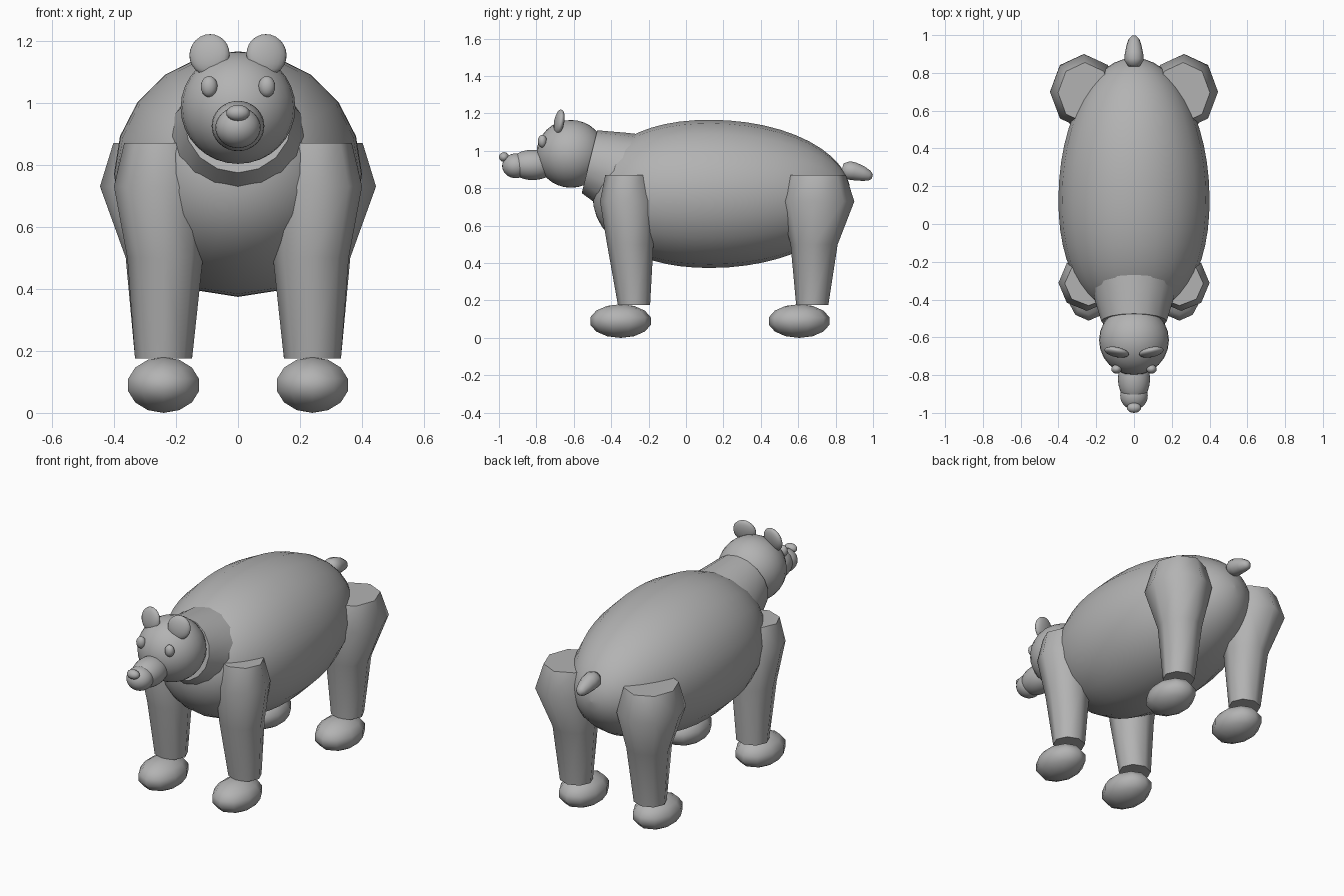
import bpy, bmesh, math
from mathutils import Vector, Matrix, Euler

if "Cube" in bpy.data.objects:
    bpy.data.objects.remove(bpy.data.objects["Cube"])

grey = bpy.data.materials.new("plain grey")
grey.diffuse_color = (0.45, 0.45, 0.45, 1)
grey.use_nodes = True
grey.node_tree.nodes["Principled BSDF"].inputs["Base Color"].default_value = grey.diffuse_color


def finish(name, bm, angle=50):
    bmesh.ops.recalc_face_normals(bm, faces=bm.faces[:])
    for f in bm.faces:
        f.smooth = True
    me = bpy.data.meshes.new(name)
    bm.to_mesh(me)
    bm.free()
    me.set_sharp_from_angle(angle=math.radians(angle))
    me.materials.append(grey)
    ob = bpy.data.objects.new(name, me)
    bpy.context.collection.objects.link(ob)
    return ob


def ball(name, center, radii, rot=(0, 0, 0), seg=24, rings=16, angle=60):
    bm = bmesh.new()
    bmesh.ops.create_uvsphere(bm, u_segments=seg, v_segments=rings, radius=1)
    m = Matrix.LocRotScale(Vector(center), Euler(rot), Vector(radii))
    bmesh.ops.transform(bm, matrix=m, verts=bm.verts[:])
    return finish(name, bm, angle)


def loft(name, stations, n, angle=50):
    """Each station is (center, u axis, v axis) of an elliptical ring."""
    bm = bmesh.new()
    rings = []
    for c, u, v in stations:
        c, u, v = Vector(c), Vector(u), Vector(v)
        rings.append([bm.verts.new(c + u * math.cos(k * math.tau / n) + v * math.sin(k * math.tau / n))
                      for k in range(n)])
    for a, b in zip(rings, rings[1:]):
        for k in range(n):
            j = (k + 1) % n
            bm.faces.new((a[k], a[j], b[j], b[k]))
    bm.faces.new(rings[0])
    bm.faces.new(rings[-1])
    return finish(name, bm, angle)


# Body: egg with a blunter front
body = []
for i in range(25):
    t = -0.998 + 1.996 * i / 24
    t = math.sin(t * math.pi / 2)
    length, p = (0.63, 2.2) if t < 0 else (0.75, 2.0)
    r = (1 - abs(t) ** p) ** (1 / p)
    body.append(((0, 0.13 + length * t, 0.77), (0.4 * r, 0, 0), (0, 0, 0.396 * r)))
loft("body", body, 20)

# Neck: tilted cone widening into the body
loft("neck", [((0, y, z), (r, 0, 0), (0, 0.24 * r, 0.97 * r))
              for y, z, r in ((-0.516, 0.942, 0.173), (-0.38, 0.89, 0.214), (-0.25, 0.84, 0.25))], 16)

# Head, muzzle and nose
ball("head", (0, -0.615, 0.984), (0.185, 0.185, 0.181))
ball("muzzle", (0, -0.82, 0.925), (0.085, 0.125, 0.081))
ball("muzzle_tip", (0, -0.91, 0.92), (0.073, 0.073, 0.066))
ball("nose", (0, -0.973, 0.967), (0.038, 0.027, 0.026), seg=16, rings=10)

# Tail: drooping tapered stub
loft("tail", [((0, y, z), (r, 0, 0), (0, 0.25 * r, 0.95 * r))
              for y, z, r in ((0.835, 0.905, 0.03), (0.865, 0.897, 0.05), (0.90, 0.89, 0.049),
                              (0.945, 0.878, 0.04), (0.98, 0.867, 0.028), (0.996, 0.862, 0.012))], 12, 70)

# Leg rings: x, y, z, x radius, y radius
front_leg = [(0.24, -0.278, 0.175, 0.092, 0.086), (0.235, -0.298, 0.50, 0.122, 0.124),
             (0.25, -0.312, 0.73, 0.15, 0.148), (0.24, -0.315, 0.87, 0.127, 0.117)]
rear_leg = [(0.24, 0.675, 0.175, 0.092, 0.086), (0.24, 0.685, 0.50, 0.122, 0.126),
            (0.265, 0.70, 0.73, 0.18, 0.2), (0.26, 0.695, 0.87, 0.142, 0.16)]

for s, side in ((-1, "left"), (1, "right")):
    # Ears and eyes
    ball(side + "_ear", (0.092 * s, -0.678, 1.155), (0.066, 0.025, 0.067), (-0.17, 0, 0.2 * s), 20, 12)
    ball(side + "_eye", (0.093 * s, -0.768, 1.052), (0.027, 0.024, 0.034), seg=16, rings=10)
    # Legs and low-poly paws
    for part, rings, py in (("front", front_leg, -0.35), ("rear", rear_leg, 0.605)):
        loft(f"{part}_{side}_leg", [((x * s, y, z), (rx * s, 0, 0), (0, ry, 0))
                                    for x, y, z, rx, ry in rings], 8, 55)
        ball(f"{part}_{side}_paw", (0.24 * s, py, 0.09), (0.123, 0.166, 0.09), seg=10, rings=7, angle=70)
